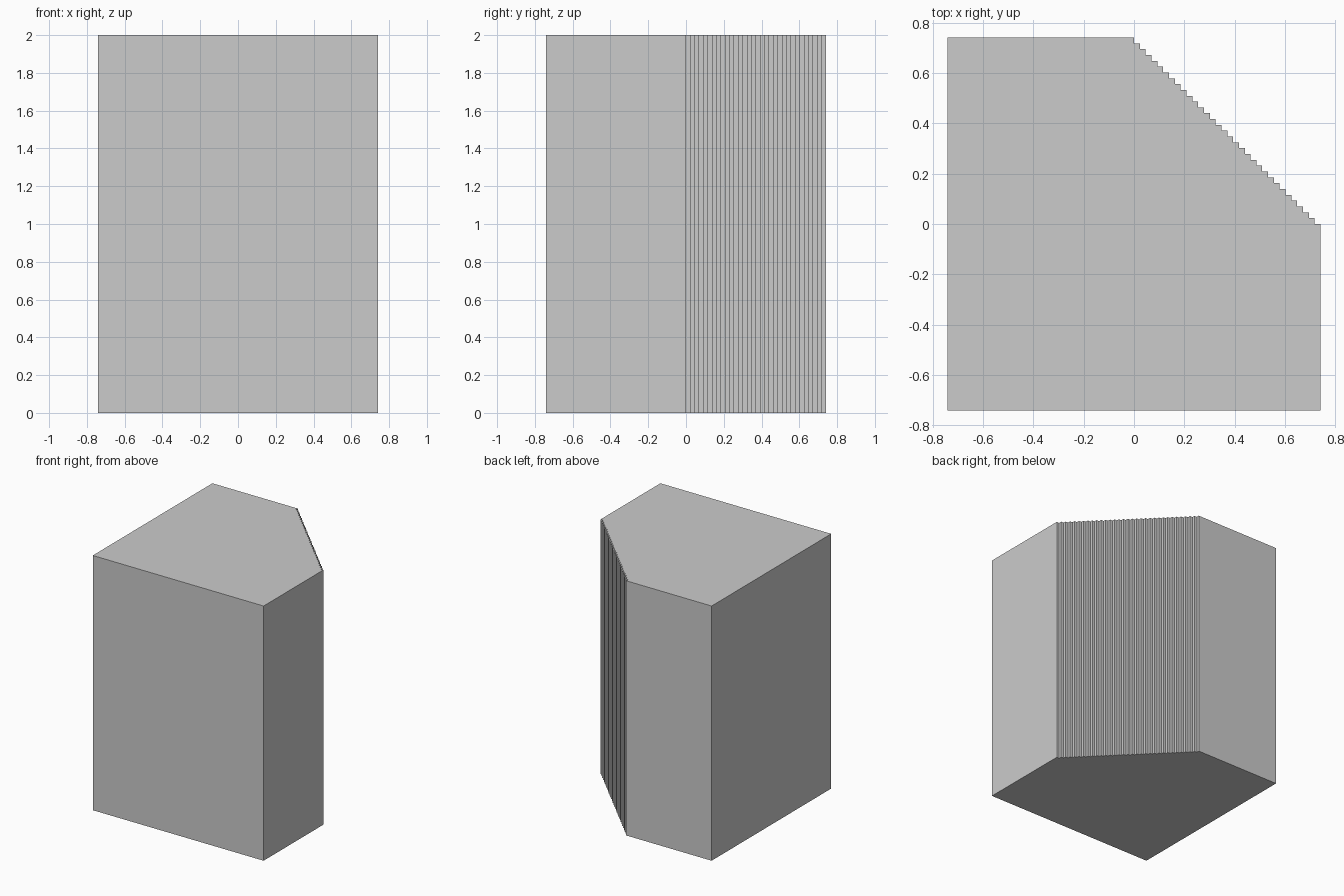
import bpy, bmesh

if "Cube" in bpy.data.objects:
    bpy.data.objects.remove(bpy.data.objects["Cube"])

HALF = 0.742      # half width of the square footprint
HEIGHT = 2.0
STEPS = 32        # tiny steps across the cut corner
S = HALF / STEPS

# Footprint: square with the back right corner cut as a fine staircase
profile = [(-HALF, HALF), (-HALF, -HALF), (HALF, -HALF), (HALF, 0)]
for i in range(STEPS - 1, -1, -1):
    profile.append((i * S, HALF - (i + 1) * S))
    profile.append((i * S, HALF - i * S))

# Extrude the footprint into a solid block
bm = bmesh.new()
base = bm.faces.new([bm.verts.new((x, y, 0)) for x, y in profile])
result = bmesh.ops.extrude_face_region(bm, geom=[base], use_keep_orig=True)
top = [v for v in result["geom"] if isinstance(v, bmesh.types.BMVert)]
bmesh.ops.translate(bm, verts=top, vec=(0, 0, HEIGHT))
bmesh.ops.recalc_face_normals(bm, faces=bm.faces)

mesh = bpy.data.meshes.new("stepped_corner_block")
bm.to_mesh(mesh)
bm.free()
block = bpy.data.objects.new("stepped_corner_block", mesh)
bpy.context.collection.objects.link(block)
